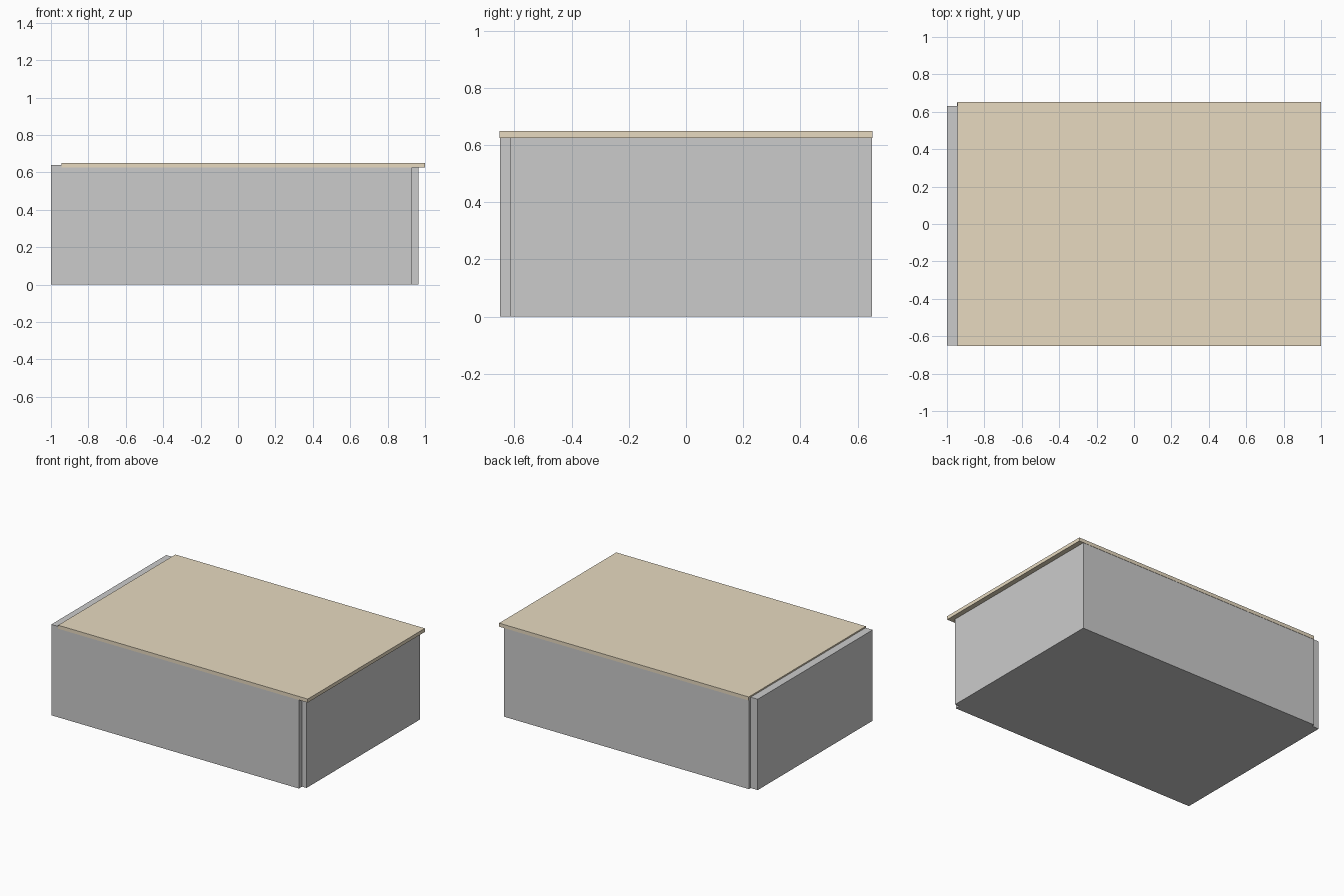
import bpy, bmesh
from mathutils import Vector

if "Cube" in bpy.data.objects:
    bpy.data.objects.remove(bpy.data.objects["Cube"])


def add_object(name, bm):
    bmesh.ops.recalc_face_normals(bm, faces=bm.faces)
    mesh = bpy.data.meshes.new(name)
    bm.to_mesh(mesh)
    bm.free()
    obj = bpy.data.objects.new(name, mesh)
    bpy.context.collection.objects.link(obj)
    return obj


def box(name, lo, hi):
    bm = bmesh.new()
    bmesh.ops.create_cube(bm, size=1)
    lo, hi = Vector(lo), Vector(hi)
    for v in bm.verts:
        v.co = (lo + hi) / 2 + v.co * (hi - lo)
    return add_object(name, bm)


def prism_y(name, profile, y0, y1):
    bm = bmesh.new()
    face = bm.faces.new([bm.verts.new((x, y0, z)) for x, z in profile])
    ext = bmesh.ops.extrude_face_region(bm, geom=[face])
    for g in ext["geom"]:
        if isinstance(g, bmesh.types.BMVert):
            g.co.y = y1
    return add_object(name, bm)


# Box body: front profile with a raised lip along the left end
body = prism_y("box_body", [(-1, 0), (0.965, 0), (0.965, 0.625), (-0.945, 0.625),
                            (-0.945, 0.64), (-1, 0.64)], -0.65, 0.65)

# Stepped corners: front right and back left
notches = [("front_right_notch", (0.93, -0.8, -0.1), (1.1, -0.615, 0.8)),
           ("back_left_notch", (-1.1, 0.63, -0.1), (-0.945, 0.8, 0.8))]
for name, lo, hi in notches:
    cutter = box(name, lo, hi)
    cutter.hide_render = True
    cutter.hide_set(True)
    mod = body.modifiers.new(name, "BOOLEAN")
    mod.operation = "DIFFERENCE"
    mod.solver = "EXACT"
    mod.object = cutter

# Tan lid, overhanging the right end
lid = box("lid", (-0.945, -0.652, 0.625), (1, 0.652, 0.65))
tan = bpy.data.materials.new("tan")
tan.diffuse_color = (0.8, 0.7, 0.53, 1)
tan.use_nodes = True
tan.node_tree.nodes["Principled BSDF"].inputs["Base Color"].default_value = tan.diffuse_color
lid.data.materials.append(tan)
